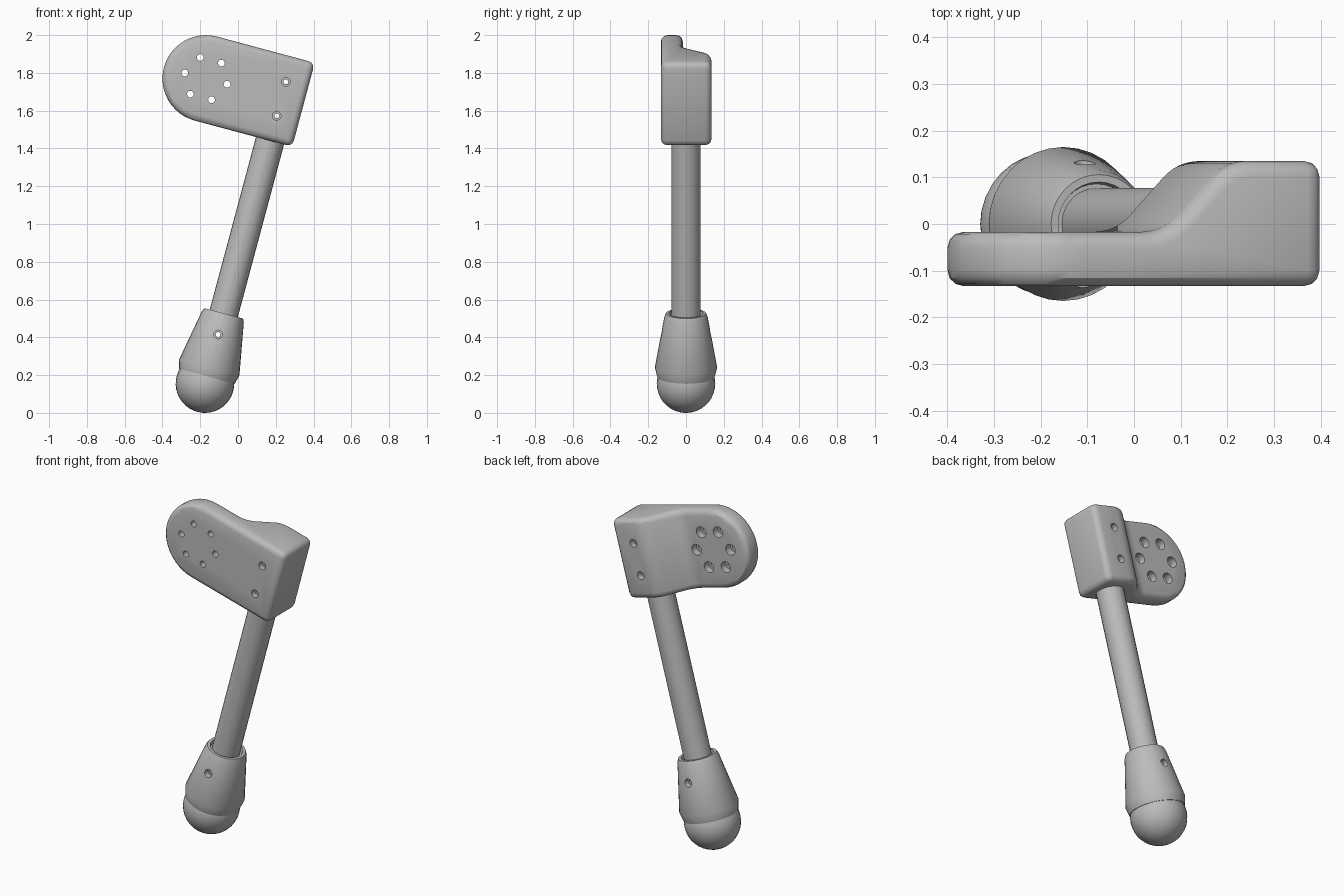
import bpy
import bmesh
from math import pi, sin, cos, radians
from mathutils import Matrix, Vector

cube = bpy.data.objects.get("Cube")
if cube:
    bpy.data.objects.remove(cube, do_unlink=True)

grey = bpy.data.materials.new("Plain grey")
grey.use_nodes = True
grey.diffuse_color = (0.5, 0.5, 0.5, 1)
grey.node_tree.nodes["Principled BSDF"].inputs["Base Color"].default_value = (0.5, 0.5, 0.5, 1)

# Everything is built upright around the shaft axis, then leaned sideways about the ball centre
BALL_R = 0.155
LEAN = Matrix.Translation((-0.175, 0, BALL_R)) @ Matrix.Rotation(radians(15), 4, 'Y')


def finish(name, bm):
    bmesh.ops.remove_doubles(bm, verts=bm.verts, dist=1e-5)
    bmesh.ops.recalc_face_normals(bm, faces=bm.faces)
    mesh = bpy.data.meshes.new(name)
    bm.to_mesh(mesh)
    bm.free()
    mesh.materials.append(grey)
    obj = bpy.data.objects.new(name, mesh)
    obj.matrix_world = LEAN
    bpy.context.collection.objects.link(obj)
    return obj


def add_lathe(bm, profile, steps, matrix=Matrix()):
    """Spin (radius, height) points about z."""
    verts = [bm.verts.new((r, 0, z)) for r, z in profile]
    edges = [bm.edges.new(pair) for pair in zip(verts, verts[1:])]
    spun = bmesh.ops.spin(bm, geom=verts + edges, cent=(0, 0, 0), axis=(0, 0, 1),
                          angle=2 * pi, steps=steps)
    new = {v for f in bm.faces for v in f.verts if not f.tag} | set(verts)
    bmesh.ops.transform(bm, matrix=matrix, verts=list(new))
    for f in bm.faces:
        f.tag = True
    bmesh.ops.remove_doubles(bm, verts=list(new), dist=1e-5)


def lathe(name, profile, steps=32):
    bm = bmesh.new()
    add_lathe(bm, profile, steps)
    return finish(name, bm)


def prism(name, points, offset):
    bm = bmesh.new()
    face = bm.faces.new([bm.verts.new(p) for p in points])
    ext = bmesh.ops.extrude_face_region(bm, geom=[face])
    bmesh.ops.translate(bm, vec=offset,
                        verts=[g for g in ext["geom"] if isinstance(g, bmesh.types.BMVert)])
    return finish(name, bm)


def apply(obj, kind, **settings):
    mod = obj.modifiers.new(kind, kind)
    for key, value in settings.items():
        setattr(mod, key, value)
    bpy.context.view_layer.objects.active = obj
    bpy.ops.object.modifier_apply(modifier=mod.name)


def cut(obj, cutter, operation='DIFFERENCE'):
    apply(obj, 'BOOLEAN', object=cutter, operation=operation, solver='EXACT')


def fillet(a, corner, b, reach, steps=6):
    """Round a profile corner with a small quadratic curve."""
    a, corner, b = Vector(a), Vector(corner), Vector(b)
    p = corner + (a - corner).normalized() * reach
    q = corner + (b - corner).normalized() * reach
    return [p * (1 - t) ** 2 + corner * 2 * t * (1 - t) + q * t * t
            for t in (i / steps for i in range(steps + 1))]


# Bracket: rounded front outline crossed with a stepped depth profile
CU, CW, END_R, RIGHT = -0.413, 1.561, 0.23, 0.122
outline = [(RIGHT, -0.3, CW - END_R), (RIGHT, -0.3, CW + END_R)]
for i in range(25):
    a = pi / 2 + pi * i / 24
    outline.append((CU + END_R * cos(a), -0.3, CW + END_R * sin(a)))
bracket = prism("bracket", outline, (0, 0.6, 0))

FRONT, STEP, BACK = -0.133, -0.017, 0.135
far, foot, brow, end = (-0.8, STEP), (-0.226, STEP), (-0.088, BACK), (0.3, BACK)
depth = [(-0.8, FRONT), (0.3, FRONT), end]
depth += fillet(end, brow, foot, 0.05) + fillet(brow, foot, far, 0.05) + [far]
depth_tool = prism("depth_tool", [(p[0], p[1], 1.2) for p in depth], (0, 0, 0.8))
cut(bracket, depth_tool, 'INTERSECT')
apply(bracket, 'BEVEL', width=0.034, segments=3, limit_method='ANGLE',
      angle_limit=radians(40), use_clamp_overlap=False)

# Shaft, socket and ball tip
shaft = lathe("shaft", [(0, 0.1), (0.077, 0.1), (0.077, 1.7), (0, 1.7)], 24)
socket = lathe("socket", [(0, 0.04), (0.153, 0.04), (0.165, 0.09), (0.115, 0.365),
                          (0.106, 0.385), (0.09, 0.385), (0.086, 0.365), (0, 0.365)])
ball = lathe("ball_tip", [(BALL_R * sin(pi * i / 20), -BALL_R * cos(pi * i / 20))
                          for i in range(21)])

# Screw holes running front to back
ALONG_Y = Matrix.Rotation(-pi / 2, 4, 'X')


def hole_tool(name, spots, profile):
    bm = bmesh.new()
    for u, w in spots:
        add_lathe(bm, profile, 16, Matrix.Translation((u, 0, w)) @ ALONG_Y)
    return finish(name, bm)


def bolt(core, head, seat):
    return [(0, -0.3), (head, -0.3), (head, -seat), (core, -seat),
            (core, seat), (head, seat), (head, 0.3), (0, 0.3)]


ring = [(CU + 0.116 * cos(pi * i / 3), CW + 0.116 * sin(pi * i / 3)) for i in range(6)]
ring_tool = hole_tool("ring_tool", ring, [(0, -0.3), (0.018, -0.3), (0.018, -0.06),
                                          (0.032, -0.06), (0.032, 0.3), (0, 0.3)])
bolt_tool = hole_tool("bolt_tool", [(0, CW - 0.093), (0, CW + 0.093)], bolt(0.013, 0.023, 0.1))
pin_tool = hole_tool("pin_tool", [(0, 0.269)], bolt(0.013, 0.023, 0.1))

for part, tool in ((bracket, ring_tool), (bracket, bolt_tool), (shaft, bolt_tool),
                   (socket, pin_tool), (shaft, pin_tool)):
    cut(part, tool)
for tool in (depth_tool, ring_tool, bolt_tool, pin_tool):
    bpy.data.objects.remove(tool, do_unlink=True)

# Smooth shading with crisp edges
for part in (bracket, shaft, socket, ball):
    bpy.ops.object.select_all(action='DESELECT')
    part.select_set(True)
    bpy.context.view_layer.objects.active = part
    bpy.ops.object.shade_smooth_by_angle(angle=radians(30))
